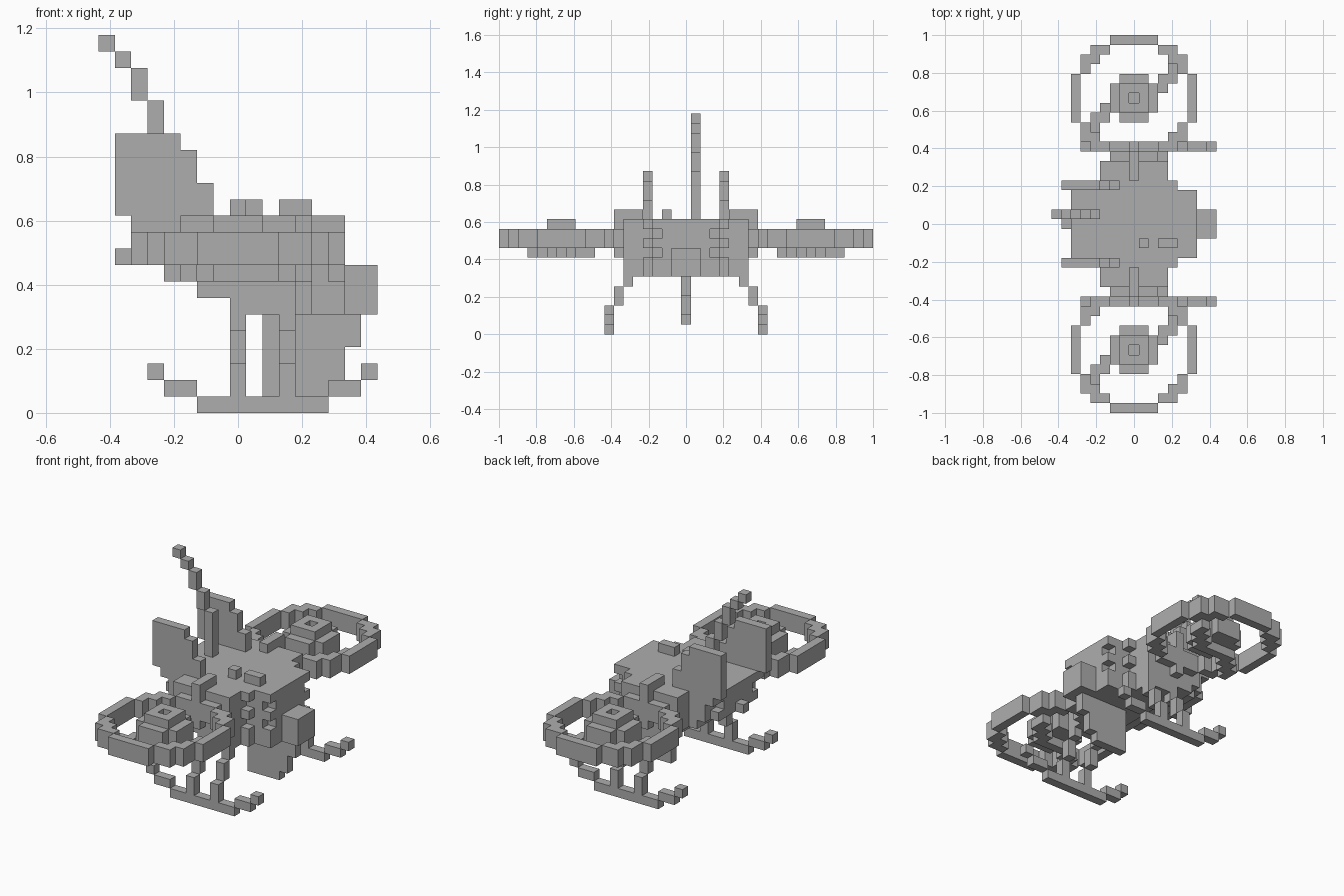
import bpy, bmesh, math
from mathutils import Vector

if "Cube" in bpy.data.objects:
    bpy.data.objects.remove(bpy.data.objects["Cube"])

U = 2 / 39  # one block
parts = {}  # part name -> set of block positions (x, y, height)


def span(a, b):
    return range(a, b + 1)


def box(x, y, z):
    return {(i, j, k) for i in span(*x) for j in span(*y) for k in span(*z)}


def mirror(cells):
    return cells | {(i, -j, k) for i, j, k in cells}


# Hull: stepped underside, narrower towards the sides
hull = set()
rear = {6: 0, 7: -2, 8: -4, 9: -6, 10: -6, 11: -6}
for k, r in rear.items():
    hull |= box((r, 6), (-3, 3), (k, k))
    hull |= mirror(box((max(r, -5), 4), (4, 4), (k, k)))
    hull |= mirror(box((max(r, -3), 3), (5, 6), (k, k)))
# Vent recesses at the front and rear corners
vents = mirror({(6, 3, 10), (6, 3, 8), (-6, 3, 10), (4, 4, 10), (4, 4, 8)})
parts["hull"] = hull - vents
parts["tail_light"] = {(-7, 0, 9)}
parts["nose_box"] = box((7, 8), (-1, 1), (6, 8))
parts["roof_blocks"] = {(1, -2, 12), (3, -2, 12), (4, -2, 12)}

# Keel under the nose
parts["keel"] = (box((2, 7), (0, 0), (4, 5)) | box((2, 6), (0, 0), (2, 3))
                 | box((2, 5), (0, 0), (1, 1)))

# Twin tail fins with stepped front edges
fin = box((-7, -4), (4, 4), (12, 16)) | box((-3, -3), (4, 4), (12, 15)) \
    | box((-2, -2), (4, 4), (12, 13)) | box((-6, -4), (4, 4), (11, 11))
parts["tail_fins"] = mirror(fin)

# Swept antenna
antenna = set()
for i, lo, hi in ((-4, 12, 16), (-5, 17, 18), (-6, 19, 20), (-7, 21, 21), (-8, 22, 22)):
    antenna |= box((i, i), (1, 1), (lo, hi))
parts["antenna"] = antenna

# Landing skids and their struts
skid = box((-2, 5), (8, 8), (0, 0)) | box((-4, -3), (8, 8), (1, 1)) \
    | box((6, 7), (8, 8), (1, 1)) | {(-5, 8, 2), (8, 8, 2)}
parts["skids"] = mirror(skid)
struts = set()
for i in (0, 3):
    struts |= {(i, 6, 5)} | box((i, i), (7, 7), (3, 4)) | box((i, i), (8, 8), (1, 2))
parts["skid_struts"] = mirror(struts)

# Arms clamping the rotor rings
parts["rotor_arms"] = mirror(box((0, 0), (5, 7), (12, 12)) | {(0, 7, 11), (0, 7, 8)})

# Rotors: guard ring, hub and diagonal blade
quarter = {(0, 6), (1, 6), (2, 6), (3, 5), (4, 5), (4, 4), (5, 4), (5, 3),
           (6, 2), (6, 1), (6, 0)}
blade = {(0, 0), (1, 0), (2, 0), (2, 1), (3, 1), (3, 2), (4, 2), (4, 3)}
for side, c in (("left", 13), ("right", -13)):
    parts[side + "_rotor_ring"] = {(sx * a, c + sy * b, k) for a, b in quarter
                                   for sx in (1, -1) for sy in (1, -1) for k in (9, 10)}
    parts[side + "_rotor_hub"] = (box((-1, 1), (c - 2, c + 2), (9, 10))
                                  | box((-2, 2), (c - 1, c + 1), (9, 10))
                                  | box((-1, 1), (c - 1, c + 1), (11, 11))) - {(0, c, 11)}
    parts[side + "_rotor_blade"] = {(s * a, c + s * b, 8) for a, b in blade for s in (1, -1)}

grey = bpy.data.materials.new("grey")
grey.diffuse_color = (0.42, 0.42, 0.42, 1)
grey.use_nodes = True
grey.node_tree.nodes["Principled BSDF"].inputs["Base Color"].default_value = grey.diffuse_color
everything = set().union(*parts.values())
taken = set()


def build(name, cells):
    """Make the outer skin of a group of blocks, leaving out hidden faces."""
    bm = bmesh.new()
    for c in cells:
        centre = Vector((c[0], c[1], c[2] + 0.5))
        for axis in range(3):
            for s in (1, -1):
                n = [0, 0, 0]
                n[axis] = s
                if (c[0] + n[0], c[1] + n[1], c[2] + n[2]) in everything:
                    continue
                a, b = Vector((0, 0, 0)), Vector((0, 0, 0))
                a[(axis + 1) % 3] = 0.5
                b[(axis + 2) % 3] = 0.5 * s
                m = centre + Vector(n) * 0.5
                bm.faces.new([bm.verts.new(p * U) for p in
                              (m - a - b, m + a - b, m + a + b, m - a + b)])
    bmesh.ops.remove_doubles(bm, verts=bm.verts, dist=0.001)
    bmesh.ops.dissolve_limit(bm, angle_limit=math.radians(1), verts=bm.verts, edges=bm.edges)
    mesh = bpy.data.meshes.new(name)
    bm.to_mesh(mesh)
    bm.free()
    mesh.materials.append(grey)
    bpy.context.collection.objects.link(bpy.data.objects.new(name, mesh))


for name, cells in parts.items():
    build(name, cells - taken)
    taken |= cells
